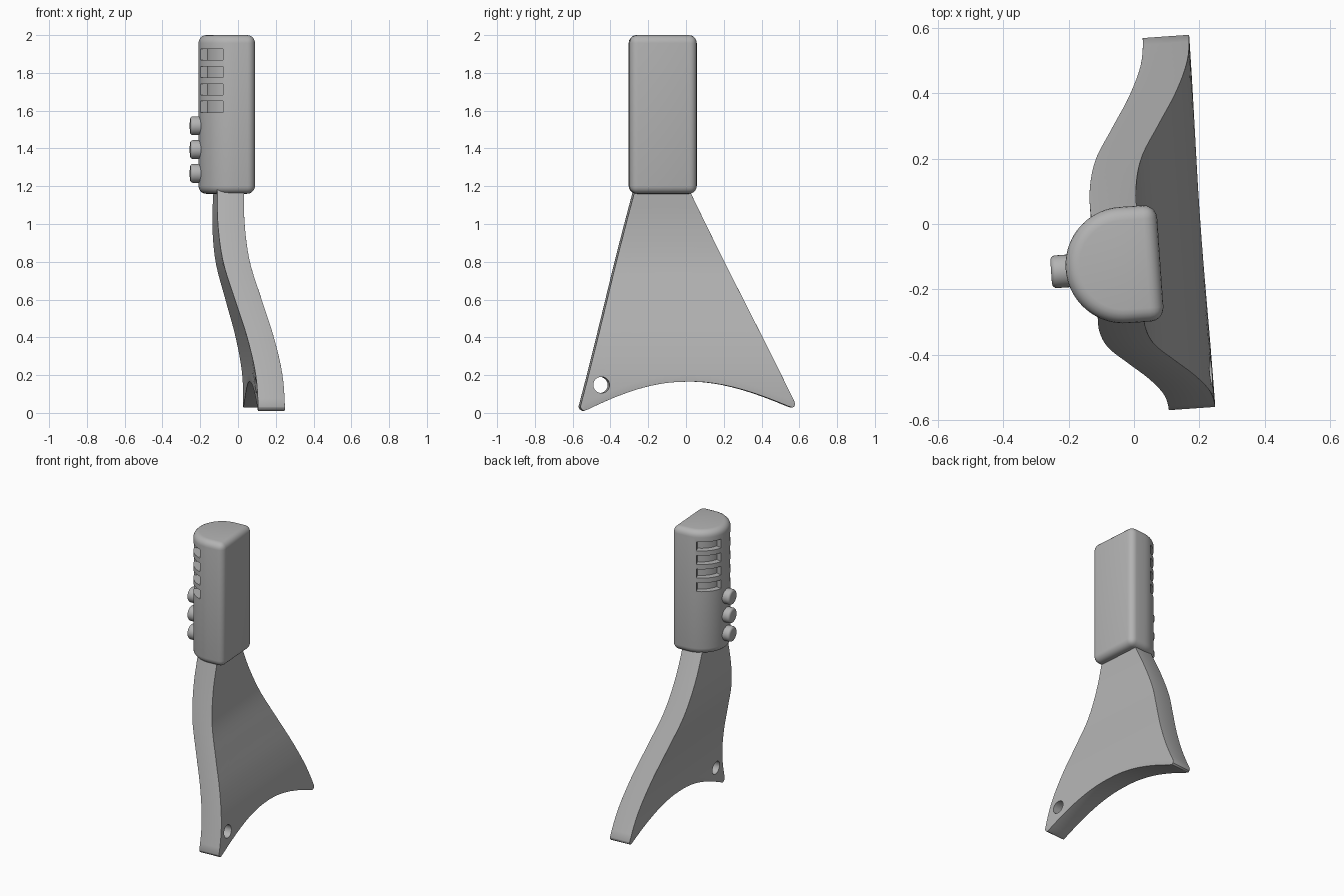
import bpy, bmesh
from math import sin, cos, pi, radians
from mathutils import Matrix

cube = bpy.data.objects.get("Cube")
if cube:
    bpy.data.objects.remove(cube)

TURN = radians(4)            # whole model is turned slightly about z
HEAD_U, HEAD_V, HEAD_R = -0.04, -0.123, 0.178

grey = bpy.data.materials.new("plain grey")
grey.use_nodes = True
grey.diffuse_color = (0.45, 0.45, 0.45, 1)
grey.node_tree.nodes["Principled BSDF"].inputs["Base Color"].default_value = grey.diffuse_color


def make(name, bm):
    bmesh.ops.recalc_face_normals(bm, faces=bm.faces)
    mesh = bpy.data.meshes.new(name)
    bm.to_mesh(mesh)
    bm.free()
    mesh.materials.append(grey)
    ob = bpy.data.objects.new(name, mesh)
    bpy.context.collection.objects.link(ob)
    ob.rotation_euler.z = TURN
    return ob


def prism(bm, points, z0, z1):
    base = bm.faces.new([bm.verts.new((x, y, z0)) for x, y in points])
    top = bmesh.ops.extrude_face_region(bm, geom=[base])["geom"]
    bmesh.ops.translate(bm, verts=[g for g in top if isinstance(g, bmesh.types.BMVert)],
                        vec=(0, 0, z1 - z0))


def arc(r, a0, a1, n):
    angles = [radians(a0 + (a1 - a0) * i / n) for i in range(n + 1)]
    return [(HEAD_U + r * cos(a), HEAD_V + r * sin(a)) for a in angles]


def bevel(ob, width, segments):
    m = ob.modifiers.new("round edges", "BEVEL")
    m.width, m.segments = width, segments
    m.limit_method, m.angle_limit = "ANGLE", radians(38)


def cut(ob, cutter):
    cutter.hide_render = True
    m = ob.modifiers.new("cut", "BOOLEAN")
    m.operation, m.solver, m.object = "DIFFERENCE", "EXACT", cutter


def finish(ob, cutter=None):
    # apply the modifiers, drop the cutter, smooth with sharp edges kept
    bpy.context.view_layer.update()
    done = ob.evaluated_get(bpy.context.evaluated_depsgraph_get())
    mesh = bpy.data.meshes.new_from_object(done)
    ob.modifiers.clear()
    ob.data = mesh
    if cutter:
        bpy.data.objects.remove(cutter)
    bpy.ops.object.select_all(action="DESELECT")
    ob.select_set(True)
    bpy.context.view_layer.objects.active = ob
    bpy.ops.object.shade_smooth_by_angle(angle=radians(35))


# Head: D-shaped rounded block with curved slots
bm = bmesh.new()
prism(bm, arc(HEAD_R, 90, 270, 36) + [(0.072, HEAD_V - HEAD_R), (0.072, HEAD_V + HEAD_R)], 1.16, 2.0)
head = make("head", bm)
bevel(head, 0.042, 5)
bm = bmesh.new()
for row in range(4):
    z = 1.59 + 0.0925 * row
    for a0, a1 in ((110, 163), (197, 250)):
        prism(bm, arc(0.138, a0, a1, 10) + arc(0.25, a1, a0, 10), z, z + 0.06)
slots = make("slot_cutter", bm)
cut(head, slots)
finish(head, slots)

# Buttons on the round side
for i, z in enumerate((1.268, 1.394, 1.52)):
    bm = bmesh.new()
    bmesh.ops.create_cone(bm, cap_ends=True, segments=32, radius1=0.05, radius2=0.05, depth=0.1,
                          matrix=Matrix.Translation((-0.213, HEAD_V - 0.006, z)) @ Matrix.Rotation(pi / 2, 4, "Y"))
    button = make(f"button_{i + 1}", bm)
    bevel(button, 0.015, 4)
    finish(button)

# Blade: flared S-curved plate with an arched bottom edge
CURVE = (0.205, 0.209, 0.199, 0.157, 0.096, 0.037, 0.013, 0.013, 0.013, 0.013)
THICK = 0.142
TOP = 1.25


def outer(z):
    # smooth curve through points spaced 0.2 apart in height, from -0.2
    k = (z + 0.2) / 0.2
    i = min(max(int(k), 1), len(CURVE) - 3)
    t = k - i
    a, b, c, d = CURVE[i - 1:i + 3]
    return b + 0.5 * t * (c - a + t * (2 * a - 5 * b + 4 * c - d + t * (3 * (b - c) + d - a)))


def bottom(s):
    # arch plus a small rounding at each tip
    tip = max(0, 1 - min(s, 1 - s) / 0.03)
    return 0.165 - 0.172 * (2 * s - 1) ** 2 + 0.018 * max(0, 2 * s - 1) + 0.04 * tip ** 2


COLS, ROWS = 32, 28
bm = bmesh.new()
layers = []
for shift in (0, -THICK):
    grid = []
    for i in range(COLS + 1):
        s = (1 - cos(pi * i / COLS)) / 2
        column = []
        for j in range(ROWS + 1):
            z = bottom(s) + (TOP - bottom(s)) * j / ROWS
            left, right = -0.584 + 0.265 * z, 0.59 - 0.486 * z
            column.append(bm.verts.new((outer(z) + shift, left + (right - left) * s, z)))
        grid.append(column)
    layers.append(grid)
    for i in range(COLS):
        for j in range(ROWS):
            bm.faces.new((grid[i][j], grid[i + 1][j], grid[i + 1][j + 1], grid[i][j + 1]))
rim = [(i, 0) for i in range(COLS)] + [(COLS, j) for j in range(ROWS)]
rim += [(i, ROWS) for i in range(COLS, 0, -1)] + [(0, j) for j in range(ROWS, 0, -1)]
f, b = layers
for (i, j), (k, l) in zip(rim, rim[1:] + rim[:1]):
    bm.faces.new((f[i][j], f[k][l], b[k][l], b[i][j]))
blade = make("blade", bm)
m = blade.modifiers.new("round edges", "BEVEL")
m.width, m.segments, m.limit_method, m.angle_limit = 0.012, 3, "ANGLE", radians(50)

# Hanging hole near the front tip
bm = bmesh.new()
bmesh.ops.create_cone(bm, cap_ends=True, segments=32, radius1=0.043, radius2=0.043, depth=1,
                      matrix=Matrix.Translation((0.1, -0.463, 0.148)) @ Matrix.Rotation(pi / 2, 4, "Y"))
hole = make("hole_cutter", bm)
cut(blade, hole)
finish(blade, hole)
